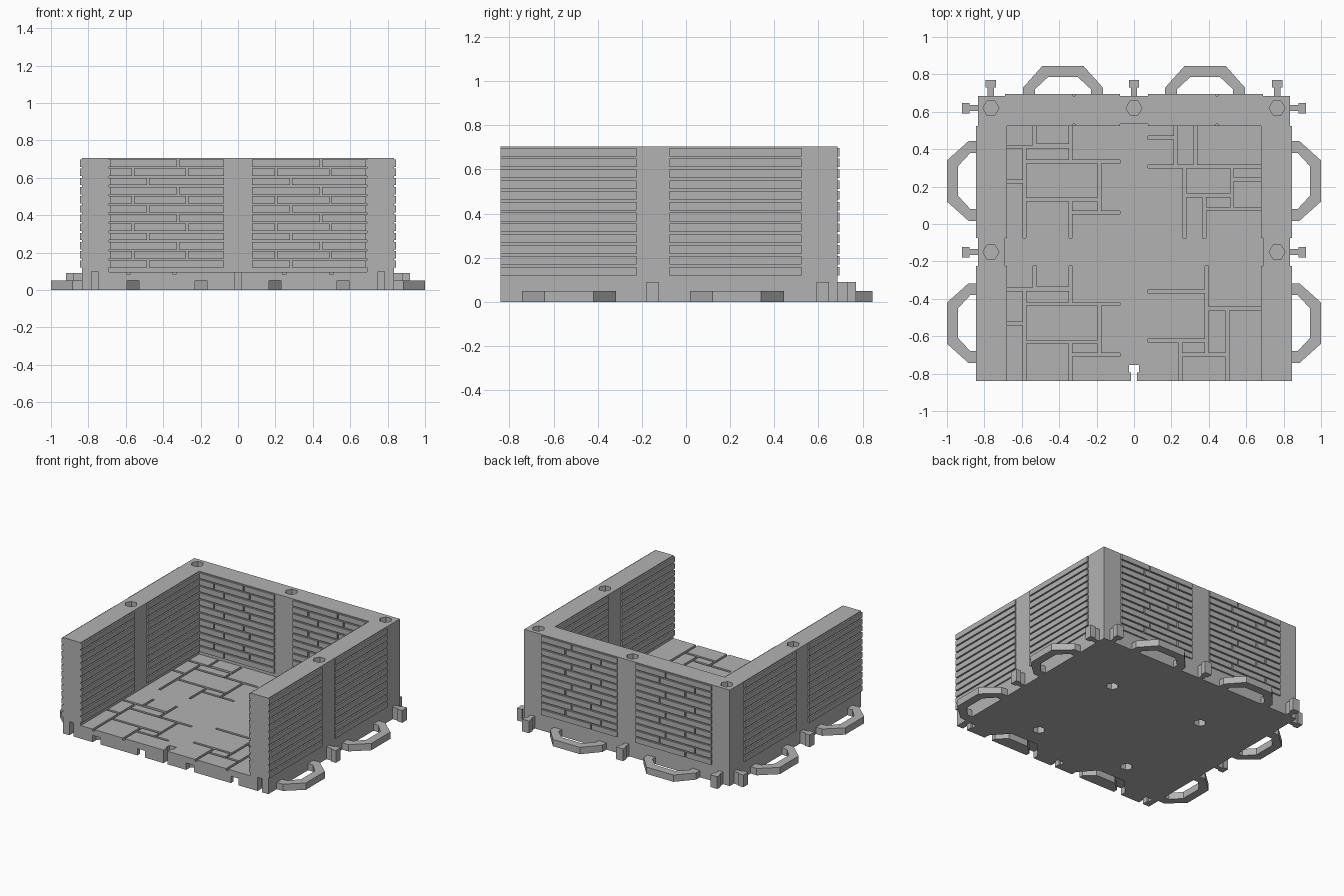
import bpy, bmesh, math

cube = bpy.data.objects.get("Cube")
if cube:
    bpy.data.objects.remove(cube, do_unlink=True)

stone = bpy.data.materials.new("stone_grey")
stone.use_nodes = True
GREY = (0.45, 0.45, 0.45, 1)
stone.diffuse_color = GREY
stone.node_tree.nodes["Principled BSDF"].inputs["Base Color"].default_value = GREY

# Main dimensions
OUT_X, IN_X = 0.835, 0.69
FRONT, BACK, IN_BACK = -0.84, 0.685, 0.535
BED, FLOOR, TOP = 0.082, 0.096, 0.705
MID_Y, HALF = -0.15, 0.075
POST_X, POST_Y = 0.765, 0.62
PROUD = 0.011
TILE_X, TILE_Y = 0.38, (0.23, -0.53)


def prism(bm, points, z0, z1):
    """Extrude a flat outline between two heights."""
    face = bm.faces.new([bm.verts.new((x, y, z0)) for x, y in points])
    new = bmesh.ops.extrude_face_region(bm, geom=[face])["geom"]
    verts = [v for v in new if isinstance(v, bmesh.types.BMVert)]
    bmesh.ops.translate(bm, verts=verts, vec=(0, 0, z1 - z0))


def box(bm, x0, x1, y0, y1, z0, z1):
    prism(bm, [(x0, y0), (x1, y0), (x1, y1), (x0, y1)], z0, z1)


def finish(name, bm):
    bmesh.ops.recalc_face_normals(bm, faces=bm.faces[:])
    mesh = bpy.data.meshes.new(name)
    bm.to_mesh(mesh)
    bm.free()
    mesh.materials.append(stone)
    obj = bpy.data.objects.new(name, mesh)
    bpy.context.collection.objects.link(obj)
    return obj


def placed(half, origin, direction):
    """Mirror a half outline (across, outward) and turn it to face a direction."""
    (ox, oy), (dx, dy) = origin, direction
    full = half + [(-t, d) for t, d in reversed(half)]
    return [(ox + dx * d - dy * t, oy + dy * d + dx * t) for t, d in full]


def hexagon(x, y, r=0.043):
    return [(x + r * math.cos(k * math.pi / 3), y + r * math.sin(k * math.pi / 3))
            for k in range(6)]


# Half outlines of the T-shaped peg and of the angular loop
PEG = [(0.017, -0.02), (0.017, 0.045), (0.028, 0.045), (0.028, 0.085)]
LOOP_OUT = [(0.213, -0.02), (0.213, 0.04), (0.11, 0.155)]
LOOP_IN = [(0.15, -0.02), (0.15, 0.03), (0.08, 0.095)]


def loop_outline(origin, direction):
    outer = placed(LOOP_OUT, origin, direction)
    inner = placed(LOOP_IN, origin, direction)
    return outer + inner[::-1]


# Solid floor slab
bm = bmesh.new()
box(bm, -OUT_X, OUT_X, FRONT, BACK, 0, BED)
base = finish("floor_slab", bm)

# U-shaped wall
bm = bmesh.new()
half_u = [(OUT_X, FRONT), (OUT_X, BACK)]
inner_u = [(IN_X, FRONT), (IN_X, IN_BACK)]
prism(bm, half_u + [(-x, y) for x, y in half_u[::-1]]
      + [(-x, y) for x, y in inner_u] + inner_u[::-1], BED, TOP)
wall = finish("wall", bm)

# Plain strips crossing the floor
bm = bmesh.new()
box(bm, -IN_X, IN_X, MID_Y - HALF, MID_Y + HALF, BED, FLOOR)
finish("floor_cross_strip", bm)
bm = bmesh.new()
box(bm, -HALF, HALF, MID_Y + HALF, IN_BACK, BED, FLOOR)
finish("floor_back_strip", bm)
bm = bmesh.new()
box(bm, -HALF, HALF, FRONT, MID_Y - HALF, BED, FLOOR)
front_strip = finish("floor_front_strip", bm)

# Cutter: sockets on top and underneath, peg and loop slots in the front edge
bm = bmesh.new()
for x, y in [(0, POST_Y)] + [(s * POST_X, y) for s in (-1, 1) for y in (POST_Y, MID_Y)]:
    prism(bm, hexagon(x, y), TOP - 0.06, TOP + 0.02)
for x in (-TILE_X, TILE_X):
    for y in TILE_Y:
        prism(bm, hexagon(x, y), -0.02, 0.05)
    prism(bm, loop_outline((x, FRONT), (0, 1)), -0.02, 0.05)
for x in (-POST_X, 0, POST_X):
    prism(bm, placed(PEG, (x, FRONT), (0, 1)), -0.02, 0.1)
cutter = finish("slot_cutter", bm)
cutter.hide_render = True
for obj in (base, wall, front_strip):
    mod = obj.modifiers.new("slots", "BOOLEAN")
    mod.operation = "DIFFERENCE"
    mod.solver = "EXACT"
    mod.object = cutter
    bpy.context.view_layer.objects.active = obj
    bpy.ops.object.modifier_apply(modifier=mod.name)
bpy.data.objects.remove(cutter, do_unlink=True)

# Paving stones: x0, y0, x1, y1 in percent of a tile, from its back left corner
PAVING_A = [(0, 0, 26, 20), (26, 0, 57, 19), (57, 0, 100, 33), (0, 20, 17, 50),
            (17, 20, 57, 33), (17, 33, 82, 66), (82, 33, 100, 77), (0, 50, 17, 100),
            (17, 66, 57, 100), (57, 66, 82, 77), (57, 77, 100, 100)]
PAVING_B = [(0, 0, 24, 12), (0, 12, 24, 37), (24, 0, 41, 37), (41, 0, 100, 37),
            (0, 37, 32, 100), (32, 37, 73, 62), (73, 37, 100, 48), (73, 48, 100, 74),
            (32, 62, 49, 100), (49, 62, 73, 74), (49, 74, 100, 100)]
PAVING_C = [(0, 0, 51, 22), (51, 0, 100, 37), (0, 22, 51, 65), (51, 37, 69, 77),
            (69, 37, 100, 100), (0, 65, 28, 100), (28, 65, 51, 77), (28, 77, 69, 100)]


def paving(name, stones, left, back):
    size, gap = IN_X - HALF, 0.009
    lo = lambda p: p / 100 * size + (gap if p > 0 else 0)
    hi = lambda p: p / 100 * size - (gap if p < 100 else 0)
    bm = bmesh.new()
    for x0, y0, x1, y1 in stones:
        box(bm, left + lo(x0), left + hi(x1), back - hi(y1), back - lo(y0), BED, FLOOR)
    finish(name, bm)


paving("paving_back_right", PAVING_A, -IN_X, IN_BACK)
paving("paving_front_right", PAVING_A, -IN_X, MID_Y - HALF)
paving("paving_back_left", PAVING_B, HALF, IN_BACK)
paving("paving_front_left", PAVING_C, HALF, MID_Y - HALF)

# Brick courses on both faces of each wall
SPLITS = [[0.6], [0.21, 0.68], [0.34]]


def bricks(start, end):
    """Yield the span and height of every brick in one panel."""
    for row in range(12):
        z = 0.12 + row * 0.049
        cuts = [0] + SPLITS[(11 - row) % 3] + [1]
        for a, b in zip(cuts, cuts[1:]):
            yield (start + (end - start) * a + (0.005 if a else 0),
                   start + (end - start) * b - (0.005 if b < 1 else 0), z, z + 0.039)


bm = bmesh.new()
for x0, x1 in ((-IN_X, -HALF), (HALF, IN_X)):
    for a, b, z0, z1 in bricks(x0, x1):
        box(bm, a, b, BACK, BACK + PROUD, z0, z1)
        box(bm, a, b, IN_BACK - PROUD, IN_BACK, z0, z1)
finish("back_wall_bricks", bm)

for side, name in ((1, "left"), (-1, "right")):
    bm = bmesh.new()
    for y0, y1 in ((MID_Y - HALF, FRONT), (IN_BACK - PROUD, MID_Y + HALF)):
        for a, b, z0, z1 in bricks(y0, y1):
            for x in (OUT_X, IN_X - PROUD):
                box(bm, side * x, side * (x + PROUD), a, b, z0, z1)
    finish(name + "_wall_bricks", bm)

# Locking pegs and loops around the outside
bm_pegs, bm_loops = bmesh.new(), bmesh.new()
for x in (-POST_X, 0, POST_X):
    prism(bm_pegs, placed(PEG, (x, BACK), (0, 1)), 0, 0.09)
for side in (-1, 1):
    for y in (POST_Y, MID_Y):
        prism(bm_pegs, placed(PEG, (side * OUT_X, y), (side, 0)), 0, 0.09)
    prism(bm_loops, loop_outline((side * TILE_X, BACK + 0.005), (0, 1)), 0, 0.05)
    for y in TILE_Y:
        prism(bm_loops, loop_outline((side * (OUT_X + 0.01), y), (side, 0)), 0, 0.05)
finish("locking_pegs", bm_pegs)
finish("locking_loops", bm_loops)
